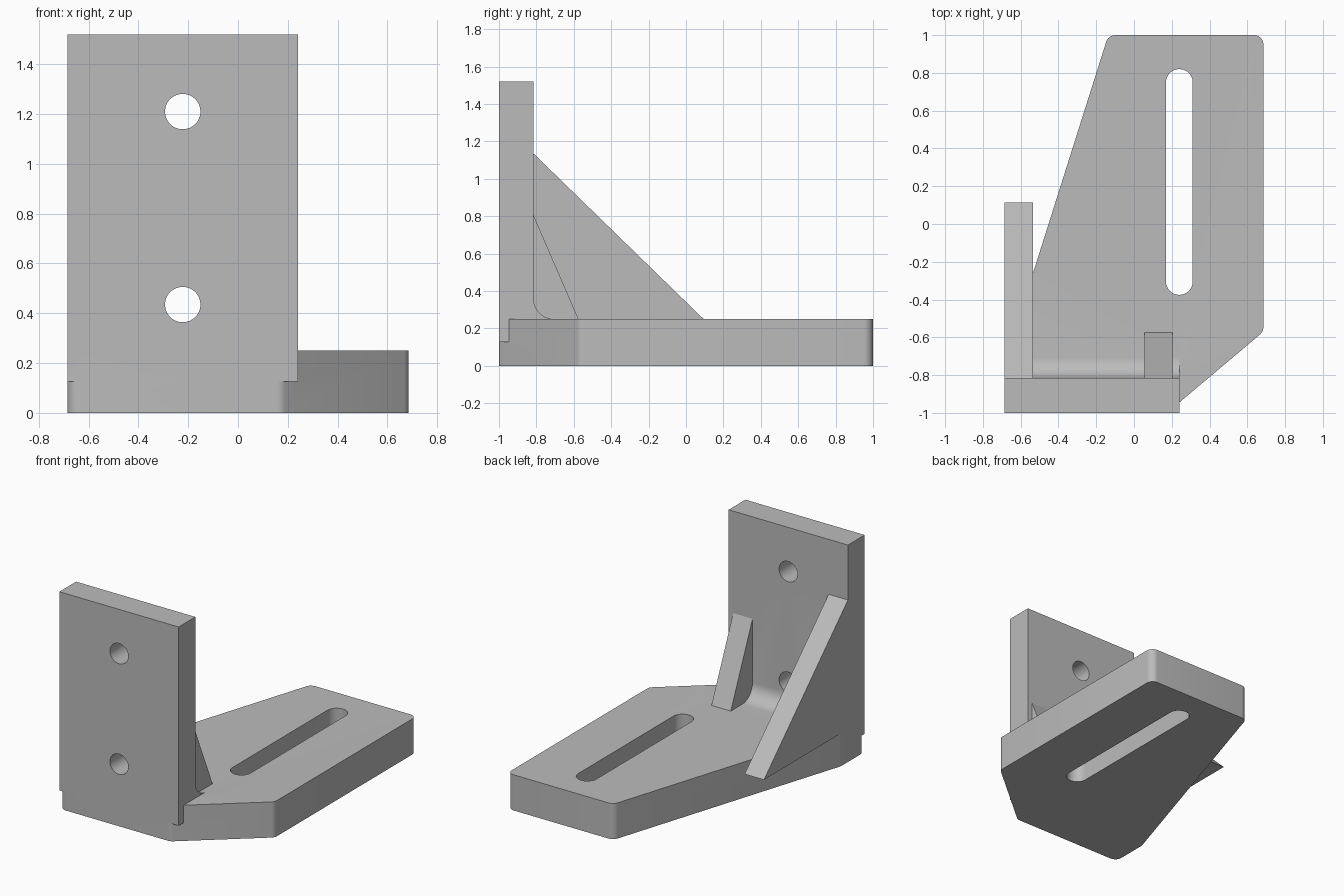
import bpy, bmesh, math
from mathutils import Vector

cube = bpy.data.objects.get("Cube")
if cube:
    bpy.data.objects.remove(cube, do_unlink=True)

# Single plain grey metal
grey = bpy.data.materials.new("plain grey")
grey.use_nodes = True
grey.diffuse_color = (0.5, 0.5, 0.5, 1)
grey.node_tree.nodes["Principled BSDF"].inputs["Base Color"].default_value = (0.5, 0.5, 0.5, 1)


def rounded(points, r, steps=8):
    """Round every corner of a convex outline with radius r."""
    pts = [Vector(p) for p in points]
    out = []
    for i, p in enumerate(pts):
        a = (pts[i - 1] - p).normalized()
        b = (pts[(i + 1) % len(pts)] - p).normalized()
        half = a.angle(b) / 2
        centre = p + (a + b).normalized() * r / math.sin(half)
        start = p + a * r / math.tan(half) - centre
        turn = math.pi - 2 * half
        n = max(2, round(steps * turn / (math.pi / 2)))
        for k in range(n + 1):
            t = turn * k / n
            c, s = math.cos(t), math.sin(t)
            out.append((centre.x + start.x * c - start.y * s,
                        centre.y + start.x * s + start.y * c))
    return out


def prism(name, outline, axis, lo, hi):
    """Extrude a 2D outline along an axis from lo to hi."""
    place = {"x": lambda u, v, w: (w, u, v),
             "y": lambda u, v, w: (u, w, v),
             "z": lambda u, v, w: (u, v, w)}[axis]
    bm = bmesh.new()
    face = bm.faces.new([bm.verts.new(place(u, v, lo)) for u, v in outline])
    ext = bmesh.ops.extrude_face_region(bm, geom=[face])
    shift = Vector(place(0, 0, hi - lo))
    bmesh.ops.translate(bm, vec=shift,
                        verts=[g for g in ext["geom"] if isinstance(g, bmesh.types.BMVert)])
    bmesh.ops.recalc_face_normals(bm, faces=bm.faces)
    mesh = bpy.data.meshes.new(name)
    bm.to_mesh(mesh)
    bm.free()
    mesh.materials.append(grey)
    obj = bpy.data.objects.new(name, mesh)
    bpy.context.collection.objects.link(obj)
    return obj


def combine(target, tool, operation):
    """Apply a boolean and discard the tool object."""
    tool.hide_render = True
    mod = target.modifiers.new(operation.lower(), "BOOLEAN")
    mod.operation, mod.solver, mod.object = operation, "EXACT", tool
    bpy.context.view_layer.objects.active = target
    bpy.ops.object.modifier_apply(modifier=mod.name)
    bpy.data.objects.remove(tool, do_unlink=True)


def rod(u, v, r, n=48):
    return [(u + r * math.cos(2 * math.pi * k / n), v + r * math.sin(2 * math.pi * k / n))
            for k in range(n)]


SIDE, EDGE = -0.685, 0.24        # outer sides of the upright plate
BACK, TOP = -0.815, 0.25         # rear of the upright, top of the base

# Base plate with rounded corners
bracket = prism("angle_bracket", rounded(
    [(SIDE, -1), (0.175, -1), (0.685, -0.57), (0.685, 1), (-0.136, 1), (SIDE, -0.735)],
    0.05), "z", 0, TOP)

# Upright plate, overhanging the rounded base corners
upright = prism("upright_plate", [(SIDE, 0.127), (EDGE, 0.127), (EDGE, 1.52), (SIDE, 1.52)],
                "y", -1, BACK)

# Concave fillet where the upright meets the base
R = 0.11
arc = [(BACK + R - R * math.sin(math.pi / 2 * k / 10),
        TOP + R - R * math.cos(math.pi / 2 * k / 10)) for k in range(11)]
fillet = prism("inner_fillet",
               [(BACK - 0.05, TOP - 0.05), (BACK + R, TOP - 0.05)] + arc + [(BACK - 0.05, TOP + R)],
               "x", -0.6, EDGE)


# Triangular ribs
def rib(name, x0, x1, height, reach, foot):
    return prism(name, [(BACK - 0.05, foot), (reach, foot), (BACK, height), (BACK - 0.05, height)],
                 "x", x0, x1)


large_rib = rib("large_rib", SIDE, -0.535, 1.135, 0.115, 0.23)
small_rib = rib("small_rib", 0.055, 0.205, 0.805, -0.566, 0.23)

for part in (upright, fillet, large_rib, small_rib):
    combine(bracket, part, "UNION")

# Long adjustment slot in the base
slot = prism("slot_cutter", rounded([(0.169, -0.375), (0.311, -0.375), (0.311, 0.82), (0.169, 0.82)],
                                    0.0709, 12), "z", -0.1, 0.4)
combine(bracket, slot, "DIFFERENCE")

# Two bolt holes through the upright
for z in (0.435, 1.21):
    combine(bracket, prism("hole_cutter", rod(-0.222, z, 0.071), "y", -1.1, -0.72), "DIFFERENCE")

# Smooth rounded corners, keep flat faces crisp
bpy.ops.object.select_all(action="DESELECT")
bracket.select_set(True)
bpy.context.view_layer.objects.active = bracket
bpy.ops.object.shade_smooth_by_angle(angle=math.radians(15))
